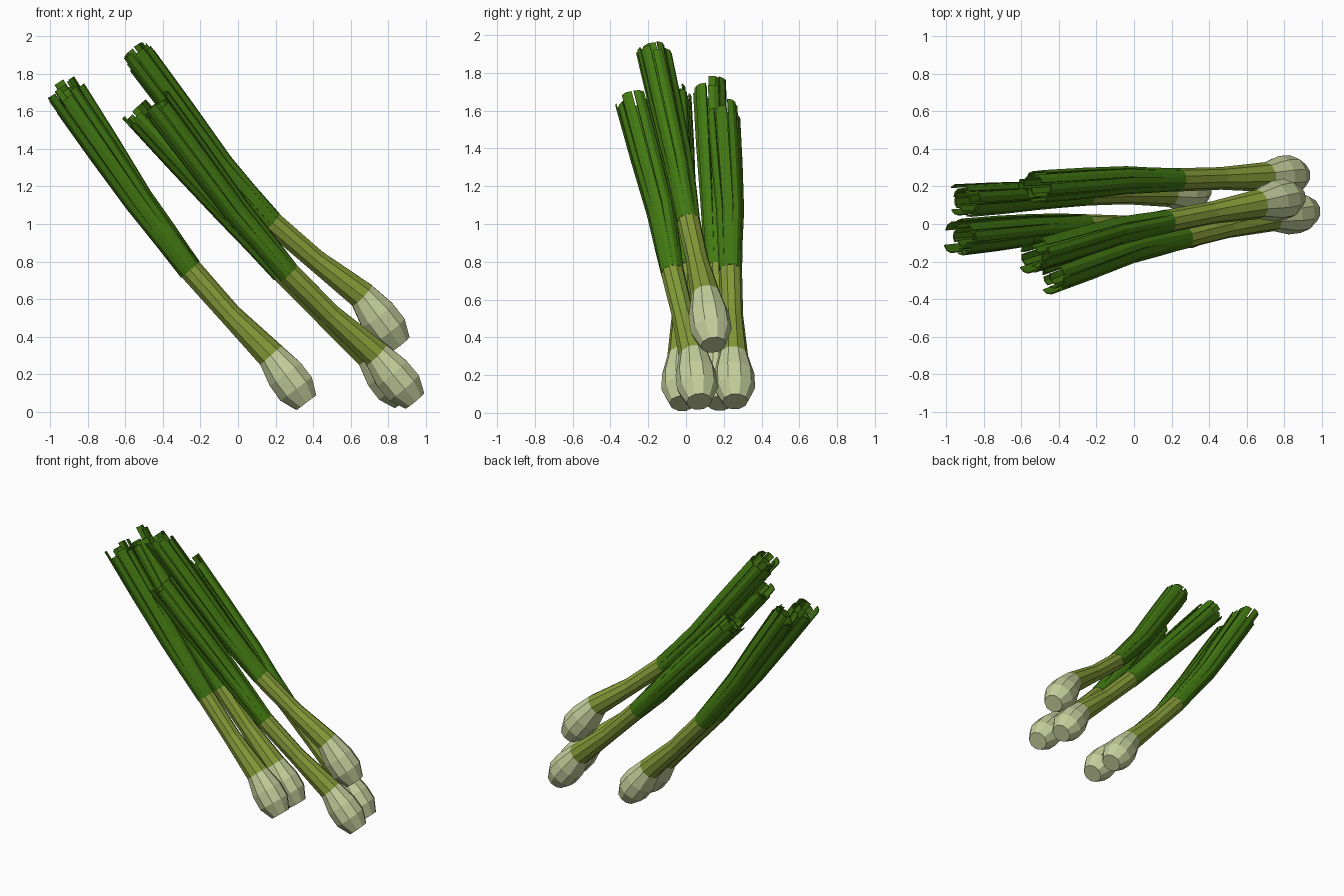
import bpy, bmesh, math, random
from mathutils import Vector

if "Cube" in bpy.data.objects:
    bpy.data.objects.remove(bpy.data.objects["Cube"])

random.seed(4)


def material(name, color):
    m = bpy.data.materials.new(name)
    m.diffuse_color = (*color, 1)
    m.use_nodes = True
    m.node_tree.nodes["Principled BSDF"].inputs["Base Color"].default_value = m.diffuse_color
    return m


MATS = [material("pale_bulb", (0.56, 0.62, 0.33)),
        material("light_green_stem", (0.24, 0.33, 0.04)),
        material("dark_green_leaf", (0.055, 0.19, 0.006))]
SIDES = 10

# Each onion: base, bulb top, stem top, leaf knee, leaf tip
ONIONS = [
    [(.86, .145, .36), (.66, .105, .62), (.18, .015, 1.01), (-.09, -.04, 1.31), (-.53, -.17, 1.90)],
    [(.94, .07, .06), (.735, .04, .305), (.27, -.07, .74), (-.01, -.13, 1.07), (-.42, -.275, 1.62)],
    [(.885, .26, .06), (.70, .25, .30), (.235, .235, .745), (-.05, .235, 1.06), (-.52, .20, 1.58)],
    [(.365, -.02, .05), (.175, -.02, .30), (-.255, -.01, .755), (-.53, -.03, 1.12), (-.92, -.07, 1.68)],
    [(.36, .18, .05), (.18, .17, .30), (-.25, .16, .76), (-.53, .15, 1.13), (-.91, .125, 1.72)],
]


def frame(t):
    t = t.normalized()
    u = (Vector((0, 1, 0)) - t * t.y).normalized()
    return t, u, t.cross(u)


def on_ring(c, t, r, a):
    _, u, v = frame(t)
    return c + (u * math.cos(a) + v * math.sin(a)) * r


def finish(name, bm, mats):
    me = bpy.data.meshes.new(name)
    bm.to_mesh(me)
    bm.free()
    for m in mats:
        me.materials.append(m)
    ob = bpy.data.objects.new(name, me)
    bpy.context.collection.objects.link(ob)
    return ob


def bulb_and_stem(name, p):
    base, neck, top, knee, tip = p
    d0, d1, d2 = neck - base, top - neck, knee - top
    rings = [(base, d0, .068), (base.lerp(neck, .29), d0, .109),
             (base.lerp(neck, .6), d0, .108), (neck, d0 + d1, .079),
             (neck.lerp(top, .5) - Vector((.005, 0, .008)), d1, .06),
             (top, d1 + d2, .062), (top.lerp(knee, .3), d2, .05)]
    bm = bmesh.new()
    loops = [[bm.verts.new(on_ring(c, t, r, 2 * math.pi * i / SIDES)) for i in range(SIDES)]
             for c, t, r in rings]
    bm.faces.new(loops[0][::-1])
    bm.faces.new(loops[-1]).material_index = 2
    for k in range(len(loops) - 1):
        for i in range(SIDES):
            j = (i + 1) % SIDES
            f = bm.faces.new((loops[k][i], loops[k][j], loops[k + 1][j], loops[k + 1][i]))
            f.material_index = 0 if k < 3 else 1 if k < 5 else 2
    bmesh.ops.recalc_face_normals(bm, faces=bm.faces)
    finish(name, bm, MATS)


def leaf_bundle(name, p, count, scale, phase):
    # Curled strips that join at the stem and separate towards the ragged tips
    _, neck, top, knee, tip = p
    d1, d2, d3 = top - neck, knee - top, tip - knee
    bm = bmesh.new()
    for n in range(count):
        mid = 2 * math.pi * n / count + phase
        half = math.pi / count
        end = tip + d3.normalized() * random.uniform(-.05, .05)
        wob = random.uniform(.92, 1.1)
        rings = [(top, d1 + d2, .063, 1.0), (top.lerp(knee, .5), d2, .069 * wob, 1.0),
                 (knee, d2 + d3, .077 * wob, .95),
                 (knee.lerp(end, .5), d3, .086 * wob, .9), (end, d3, .09 * wob, .84)]
        rows = []
        for c, t, r, w in rings:
            rows.append([bm.verts.new(on_ring(c, t, r * scale * (1 if k == 0 else .96),
                                              mid + k * half * w)) for k in (-1, 0, 1)])
        for a, b in zip(rows, rows[1:]):
            for k in range(2):
                bm.faces.new((a[k], a[k + 1], b[k + 1], b[k]))
    ob = finish(name, bm, MATS[2:])
    mod = ob.modifiers.new("thickness", 'SOLIDIFY')
    mod.thickness = .007
    mod.offset = -1


for n, pts in enumerate(ONIONS, 1):
    p = [Vector(c) for c in pts]
    bulb_and_stem(f"onion_{n}_bulb_and_stem", p)
    leaf_bundle(f"onion_{n}_outer_leaves", p, 8, 1.0, .2 * n)
    leaf_bundle(f"onion_{n}_inner_leaves", p, 5, .78, .2 * n + .4)
